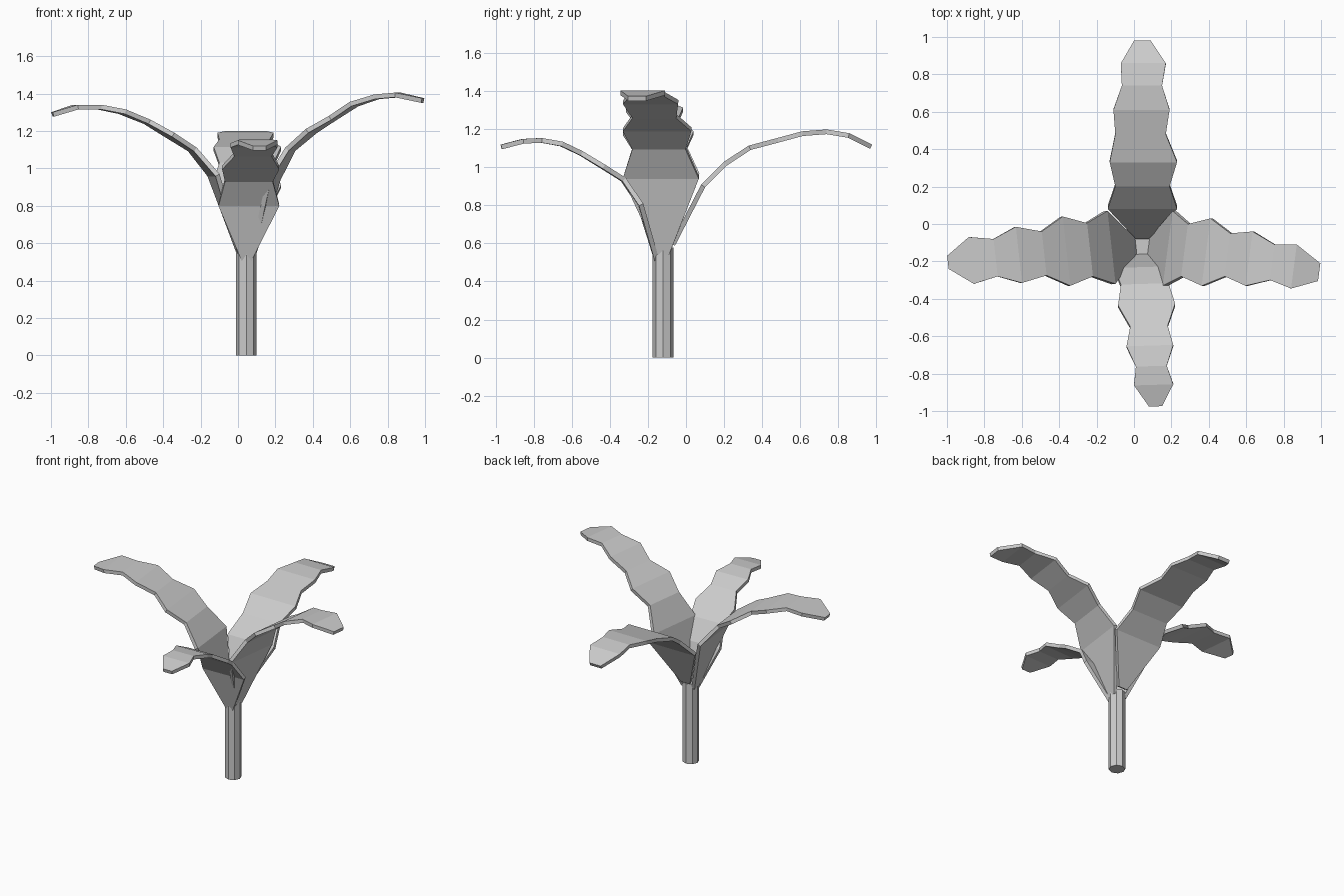
import bpy, bmesh
from mathutils import Vector

# Stem: eight-sided post
bpy.ops.mesh.primitive_cylinder_add(vertices=8, radius=0.055, depth=0.58,
                                    location=(0.045, -0.12, 0.29))
bpy.context.object.name = "stem"


def leaf(name, axis, sign, skew, rows):
    """Strip of cross rows (reach, side_low, side_high, height), thickened downward."""
    bm = bmesh.new()
    prev = None
    for reach, lo, hi, z in rows:
        mid = (lo + hi) / 2
        pair = []
        for side in (lo, hi):
            r = sign * (reach + skew * (side - mid))
            co = (r, side, z) if axis == "x" else (side, r, z)
            pair.append(bm.verts.new(co))
        if prev:
            bm.faces.new((prev[0], pair[0], pair[1], prev[1]))
        prev = pair
    bm.normal_update()
    if sum((f.normal for f in bm.faces), Vector()).z < 0:
        bmesh.ops.reverse_faces(bm, faces=bm.faces[:])
    me = bpy.data.meshes.new(name)
    bm.to_mesh(me)
    bm.free()
    ob = bpy.data.objects.new(name, me)
    bpy.context.collection.objects.link(ob)
    mod = ob.modifiers.new("thickness", "SOLIDIFY")
    mod.thickness = 0.025
    mod.offset = -1


# Four arching leaves with wavy edges
leaf("right_leaf", "x", 1, 0.13, [
    (0.07, -0.145, -0.085, 0.55), (0.18, -0.33, 0.07, 0.95), (0.27, -0.28, 0.0, 1.11),
    (0.385, -0.33, 0.03, 1.21), (0.50, -0.28, -0.05, 1.28), (0.615, -0.33, -0.04, 1.355),
    (0.74, -0.30, -0.11, 1.395), (0.855, -0.345, -0.11, 1.405), (0.99, -0.305, -0.21, 1.375)])
leaf("left_leaf", "x", -1, 0.11, [
    (-0.02, -0.145, -0.085, 0.55), (0.12, -0.32, 0.07, 0.97), (0.235, -0.28, 0.005, 1.11),
    (0.36, -0.33, 0.04, 1.19), (0.48, -0.275, -0.04, 1.26), (0.615, -0.315, -0.015, 1.315),
    (0.74, -0.28, -0.08, 1.34), (0.87, -0.32, -0.07, 1.34), (0.995, -0.24, -0.17, 1.30)])
leaf("front_leaf", "y", -1, -0.03, [
    (0.14, 0.02, 0.07, 0.51), (0.23, -0.105, 0.22, 0.81), (0.32, -0.07, 0.185, 0.945),
    (0.43, -0.085, 0.22, 1.015), (0.545, -0.02, 0.18, 1.085), (0.65, -0.04, 0.21, 1.135),
    (0.76, 0.01, 0.175, 1.155), (0.86, 0.0, 0.21, 1.15), (0.975, 0.08, 0.15, 1.12)])
leaf("back_leaf", "y", 1, 0.0, [
    (-0.08, 0.01, 0.08, 0.60), (0.08, -0.14, 0.23, 0.91), (0.20, -0.10, 0.19, 1.03),
    (0.33, -0.13, 0.23, 1.115), (0.48, -0.10, 0.17, 1.155), (0.61, -0.11, 0.19, 1.19),
    (0.74, -0.065, 0.15, 1.20), (0.86, -0.07, 0.17, 1.18), (0.98, 0.0, 0.09, 1.12)])
